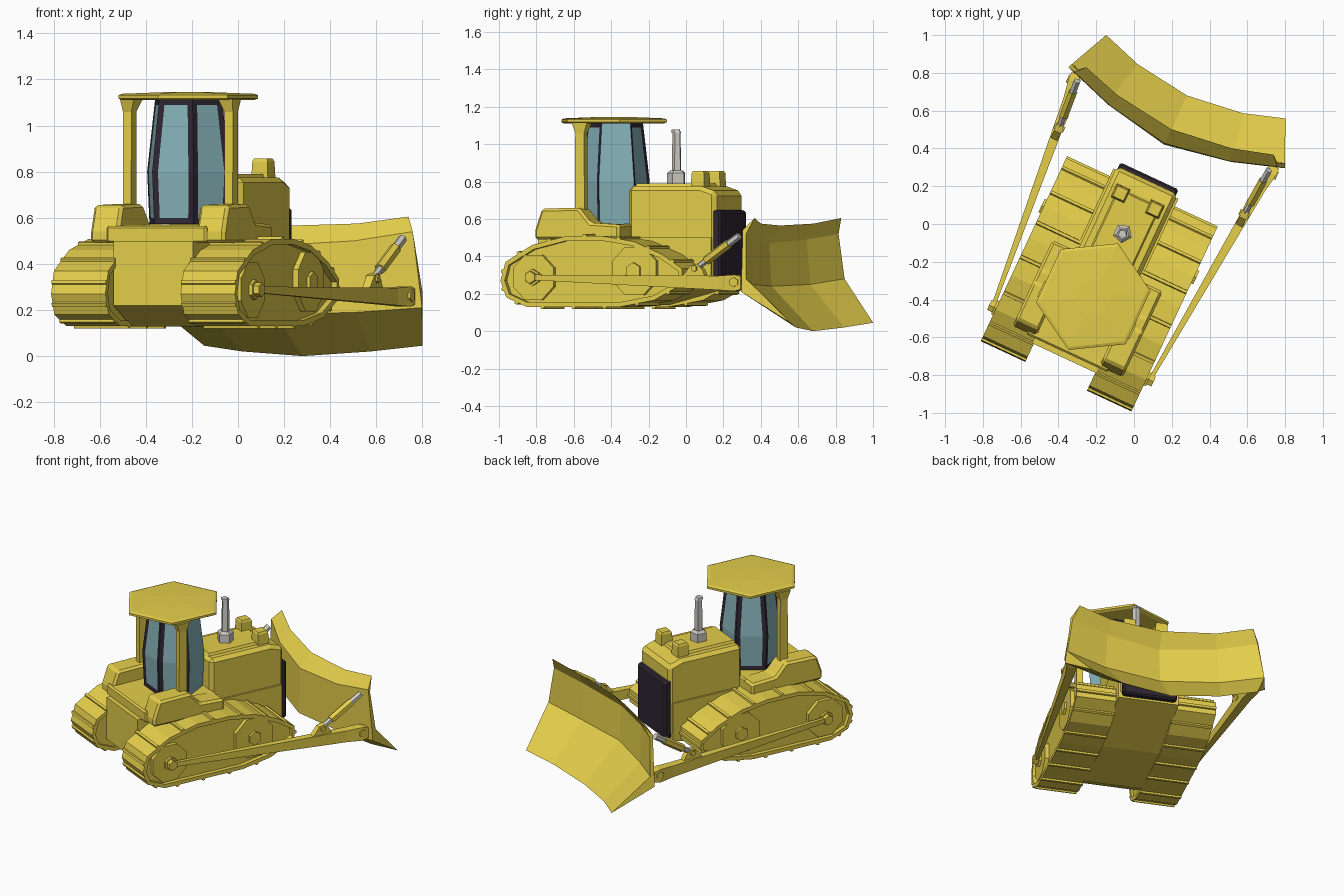
import bpy, bmesh, math
from mathutils import Matrix, Vector

if "Cube" in bpy.data.objects:
    bpy.data.objects.remove(bpy.data.objects["Cube"])

# The machine is built along +y, then turned 25 degrees on the ground
PLACE = Matrix.Rotation(math.radians(-25), 4, 'Z') @ Matrix.Translation((-0.033, 0, 0))

def material(name, rgb):
    m = bpy.data.materials.new(name)
    m.diffuse_color = (*rgb, 1)
    m.use_nodes = True
    m.node_tree.nodes["Principled BSDF"].inputs["Base Color"].default_value = m.diffuse_color
    return m

YELLOW = material("yellow paint", (0.78, 0.62, 0.07))
DARK = material("dark trim", (0.028, 0.019, 0.031))
GLASS = material("blue glass", (0.24, 0.45, 0.49))
STEEL = material("grey steel", (0.62, 0.61, 0.56))

def finish(name, bm, *mats, bevel=0):
    bmesh.ops.recalc_face_normals(bm, faces=bm.faces)
    me = bpy.data.meshes.new(name)
    bm.to_mesh(me)
    bm.free()
    for m in mats:
        me.materials.append(m)
    ob = bpy.data.objects.new(name, me)
    bpy.context.collection.objects.link(ob)
    ob.matrix_world = PLACE
    if bevel:
        b = ob.modifiers.new("bevel", 'BEVEL')
        b.width, b.segments, b.limit_method = bevel, 1, 'ANGLE'
    return ob

def loft_bm(rings, closed=False):
    bm = bmesh.new()
    vs = [[bm.verts.new(p) for p in r] for r in rings]
    n = len(vs[0])
    pairs = list(zip(vs, vs[1:])) + ([(vs[-1], vs[0])] if closed else [])
    for a, b in pairs:
        for i in range(n):
            j = (i + 1) % n
            bm.faces.new((a[i], a[j], b[j], b[i]))
    if not closed:
        bm.faces.new(vs[0])
        bm.faces.new(vs[-1])
    return bm

def loft(name, rings, mat, bevel=0, closed=False):
    return finish(name, loft_bm(rings, closed), mat, bevel=bevel)

def prism(name, profile, x0, x1, mat, bevel=0):
    """Side profile of (y, z) points extruded across x."""
    return loft(name, [[(x, y, z) for y, z in profile] for x in (x0, x1)], mat, bevel)

def rect(x, y, z, hx, hy):
    return [(x - hx, y - hy, z), (x + hx, y - hy, z), (x + hx, y + hy, z), (x - hx, y + hy, z)]

def ngon(x, y, z, r, n, start=0.0, sy=1.0):
    return [(x + r * math.cos(start + math.tau * i / n),
             y + sy * r * math.sin(start + math.tau * i / n), z) for i in range(n)]

def rod(name, p, q, r0, r1, n, mat):
    p, q = Vector(p), Vector(q)
    rot = (q - p).to_track_quat('Z', 'Y')
    rings = [[c + rot @ Vector(v) for v in ngon(0, 0, 0, r, n, math.pi / n)]
             for c, r in ((p, r0), (q, r1))]
    return loft(name, rings, mat)

def wheel(name, x0, x1, y, z, r, n, mat):
    return rod(name, (x0, y, z), (x1, y, z), r, r, n, mat)

# Hull and deck
prism("hull", [(-.80, .50), (-.80, .22), (-.62, .128), (-.20, .14), (.22, .25), (.22, .50)],
      -.19, .19, YELLOW)
prism("deck", [(-.77, .49), (-.77, .565), (-.26, .57), (-.26, .49)], -.24, .24, YELLOW, .01)

# Engine hood, raised panel, grille, lamps, exhaust
prism("hood", [(-.276, .27), (-.276, .775), (.15, .775), (.24, .745), (.24, .27)],
      -.178, .178, YELLOW, .022)
loft("hood_panel", [rect(0, -.06, .77, .125, .20), rect(0, -.06, .79, .115, .19)], YELLOW)
prism("grille", [(.215, .26), (.215, .655), (.265, .64), (.265, .26)], -.170, .170, DARK, .01)
for s in (-1, 1):
    loft("hood_lamp", [rect(s * .1, .117, .76, .040, .040), rect(s * .1, .117, .845, .036, .036),
                       rect(s * .1, .117, .857, .030, .030)], YELLOW)
loft("exhaust_base", [ngon(0, -.07, .77, .052, 5), ngon(0, -.07, .845, .052, 5),
                      ngon(0, -.07, .86, .034, 5)], STEEL)
loft("exhaust_pipe", [ngon(0, -.07, .85, .027, 5), ngon(0, -.07, 1.06, .023, 5),
                      ngon(0, -.07, 1.06, .027, 5), ngon(0, -.075, 1.077, .024, 5)], STEEL)

# Cab: six-sided dark frame with inset glass
bm = loft_bm([ngon(0, -.437, z, r, 6, 0, .94) for z, r in ((.572, .187), (.80, .198), (1.115, .160))])
bm.faces.ensure_lookup_table()
sides = [[bm.faces[i], bm.faces[i + 6]] for i in range(6)]
for pair in sides:
    bmesh.ops.inset_region(bm, faces=pair, thickness=.026, depth=-.004, use_even_offset=True)
    for f in pair:
        f.material_index = 1
finish("cab", bm, DARK, GLASS)

# Canopy roof and its two posts
a = math.pi / 2
loft("canopy", [ngon(0, -.44, z, r, 6, a, 1.03) for z, r in
                ((1.110, .285), (1.118, .302), (1.132, .302), (1.138, .285), (1.145, .10))], YELLOW)
for s in (-1, 1):
    loft("canopy_post", [rect(s * .243, -.52, .60, .020, .028), rect(s * .243, -.52, 1.06, .020, .026),
                         rect(s * .235, -.52, 1.115, .034, .045)], YELLOW)

# Blade: one cross-section at the middle, mid-wing and tip, mirrored
CENTRE = [(0, .538, .565), (0, .475, .47), (0, .49, .24), (0, .735, 0), (0, .448, .18), (0, .455, .48)]
WING = [(.335, .582, .575), (.345, .535, .49), (.36, .55, .25), (.307, .775, .02),
        (.36, .515, .19), (.35, .515, .50)]
TIP = [(.548, .645, .605), (.585, .612, .52), (.622, .63, .28), (.523, .845, .045),
       (.632, .605, .21), (.592, .595, .54)]
flip = lambda ring: [(-x, y, z) for x, y, z in ring]
loft("blade", [flip(TIP), flip(WING), CENTRE, WING, TIP], YELLOW)

# Track outline (y, z)
TRACK = [(-.905, .27), (-.875, .37), (-.72, .46), (-.52, .508), (-.30, .508), (-.12, .48), (.05, .41),
         (.165, .335), (.165, .25), (.0, .165), (-.20, .13), (-.75, .13), (-.87, .18)]
MID = Vector((-.36, .31))

def shrunk(d):
    """Move the outline inward by d along its corner normals."""
    pts, out = [Vector(p) for p in TRACK], []
    for i, p in enumerate(pts):
        t = (pts[(i + 1) % len(pts)] - pts[i - 1]).normalized()
        nrm = Vector((-t.y, t.x))
        if nrm.dot(MID - p) < 0:
            nrm = -nrm
        out.append(p + nrm * d)
    return out

for s in (-1, 1):
    X = lambda x: s * x
    # Track belt, inner frame and grouser bars
    belt = [[(X(x), p[0], p[1]) for p in shrunk(d)]
            for x, d in ((.18, 0), (.44, 0), (.44, .025), (.18, .025))]
    loft("track_belt", belt, YELLOW, closed=True)
    prism("track_frame", [tuple(p) for p in shrunk(.02)], X(.195), X(.412), YELLOW)
    pts = [Vector(p) for p in TRACK]
    for i, p in enumerate(pts):
        q = pts[(i + 1) % len(pts)]
        t = (q - p).normalized()
        nrm = Vector((-t.y, t.x))
        if nrm.dot(MID - p) > 0:
            nrm = -nrm
        count = max(1, round((q - p).length / .19))
        for k in range(count):
            c = p.lerp(q, (k + .5) / count)
            bar = [c - t * .012 - nrm * .005, c + t * .012 - nrm * .005,
                   c + t * .008 + nrm * .011, c - t * .008 + nrm * .011]
            prism("grouser", [tuple(b) for b in bar], X(.18), X(.44), YELLOW)
    # Sprocket and idler wheels
    for name, y, z, r in (("sprocket", -.713, .288, .130), ("idler", -.118, .322, .140)):
        wheel(name, X(.40), X(.437), y, z, r, 8, YELLOW)
        wheel(name + "_hub", X(.43), X(.452), y, z, .045, 6, YELLOW)
    wheel("arm_pivot", X(.43), X(.48), -.713, .288, .032, 6, YELLOW)

    # Fender beside the cab
    prism("fender", [(-.76, .49), (-.76, .54), (-.72, .655), (-.50, .66), (-.43, .58), (-.26, .57),
                     (-.26, .49)], X(.185), X(.322), YELLOW, .014)

    # Push arm, wider toward the blade
    arm = []
    for x, y, z, hx, hz in ((.458, -.72, .288, .010, .014), (.560, .45, .258, .028, .038),
                            (.576, .55, .258, .030, .044), (.580, .59, .258, .026, .034)):
        arm.append([(X(x - hx), y, z - hz), (X(x + hx), y, z - hz),
                    (X(x + hx), y, z + hz), (X(x - hx), y, z + hz)])
    loft("push_arm", arm, YELLOW)
    wheel("arm_pin", X(.545), X(.612), .55, .262, .026, 6, YELLOW)

    # Tilt cylinder: bracket, barrel and rod
    prism("cylinder_bracket", [(.21, .275), (.27, .35), (.31, .36), (.34, .33), (.37, .27)],
          X(.522), X(.560), YELLOW)
    wheel("bracket_pin", X(.512), X(.570), .295, .335, .018, 6, YELLOW)
    p, q = Vector((X(.541), .295, .335)), Vector((X(.560), .56, .51))
    rod("cylinder_joint", p, p.lerp(q, .3), .017, .017, 6, STEEL)
    rod("cylinder_barrel", p.lerp(q, .24), p.lerp(q, .76), .026, .026, 6, YELLOW)
    rod("cylinder_rod", p.lerp(q, .7), q, .020, .020, 6, STEEL)
